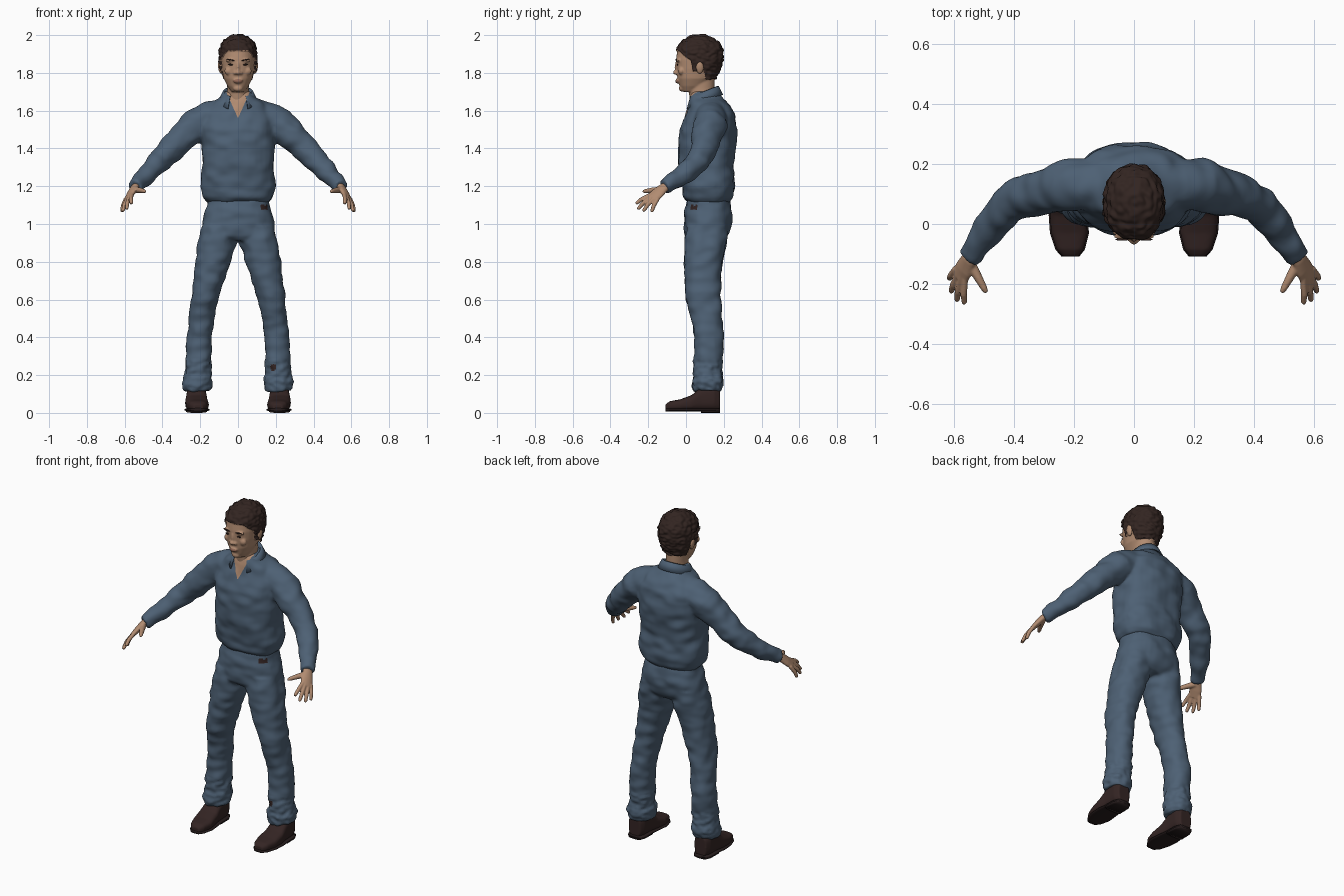
import bpy
import bmesh
import math
from mathutils import Vector, Matrix, noise

cube = bpy.data.objects.get("Cube")
if cube:
    bpy.data.objects.remove(cube)


def material(name, r, g, b):
    mat = bpy.data.materials.new(name)
    mat.use_nodes = True
    mat.diffuse_color = (r, g, b, 1)
    shader = mat.node_tree.nodes["Principled BSDF"]
    shader.inputs["Base Color"].default_value = (r, g, b, 1)
    shader.inputs["Roughness"].default_value = 0.8
    return mat


CLOTH = material("slate blue cloth", .075, .118, .175)
SKIN = material("skin", .44, .26, .165)
LIP = material("lips", .29, .14, .095)
HAIR = material("dark brown hair", .032, .018, .015)
LEATHER = material("dark brown leather", .034, .018, .017)
SOLE = material("shoe sole", .02, .012, .012)


def ring(bm, centre, u, v, power=2.0, sides=32):
    """Superellipse cross-section spanned by the half-axes u and v."""
    def bend(c):
        return math.copysign(abs(c) ** (2 / power), c)
    angles = [2 * math.pi * i / sides for i in range(sides)]
    return [bm.verts.new(centre + u * bend(math.cos(a)) + v * bend(math.sin(a))) for a in angles]


def skin_rings(bm, rings):
    for a, b in zip(rings, rings[1:]):
        for i in range(len(a)):
            j = (i + 1) % len(a)
            bm.faces.new((a[i], a[j], b[j], b[i]))
    bm.faces.new(rings[0])
    bm.faces.new(rings[-1])


def stack(bm, rows, power=2.0, side=1):
    """Horizontal sections: height, front y, back y, half width, centre x."""
    rings = []
    for z, front, back, half, *x in rows:
        centre = Vector((side * x[0] if x else 0, (front + back) / 2, z))
        rings.append(ring(bm, centre, Vector((half, 0, 0)), Vector((0, (back - front) / 2, 0)), power))
    skin_rings(bm, rings)


def tube(bm, path, side=1, ref=(0, 0, 1)):
    """Limb along a path of x, y, z, radius and optional second radius."""
    pts = [Vector((side * p[0], p[1], p[2])) for p in path]
    ref = Vector((side * ref[0], ref[1], ref[2]))
    rings = []
    for i, p in enumerate(path):
        t = (pts[min(i + 1, len(pts) - 1)] - pts[max(i - 1, 0)]).normalized()
        u = (ref - t * ref.dot(t)).normalized()
        rings.append(ring(bm, pts[i], u * p[3], t.cross(u) * p[-1]))
    skin_rings(bm, rings)


def ball(bm, centre, size, tilt=0):
    m = Matrix.Translation(centre) @ Matrix.Rotation(tilt, 4, 'Y') @ Matrix.Diagonal((*size, 1))
    bmesh.ops.create_uvsphere(bm, u_segments=20, v_segments=12, radius=1, matrix=m)


def finish(name, bm, mats, voxel=0, smooth=4):
    """Make the object; a voxel size fuses the overlapping pieces into one skin."""
    bmesh.ops.recalc_face_normals(bm, faces=bm.faces)
    mesh = bpy.data.meshes.new(name)
    bm.to_mesh(mesh)
    bm.free()
    obj = bpy.data.objects.new(name, mesh)
    bpy.context.scene.collection.objects.link(obj)
    if voxel:
        fuse = obj.modifiers.new("fuse", 'REMESH')
        fuse.mode = 'VOXEL'
        fuse.voxel_size = voxel
        soften = obj.modifiers.new("soften", 'SMOOTH')
        soften.iterations = smooth
        graph = bpy.context.evaluated_depsgraph_get()
        fused = bpy.data.meshes.new_from_object(obj.evaluated_get(graph))
        obj.modifiers.clear()
        obj.data = fused
        fused.name = name
    obj.data.materials.clear()
    for mat in mats:
        obj.data.materials.append(mat)
    obj.data.shade_smooth()
    return obj


def crease(obj, scale, amount, rule=lambda p: True, lift=0):
    """Push the surface in and out to give folds or tufts."""
    moves = [(v, v.normal.copy()) for v in obj.data.vertices if rule(v.co)]
    for v, n in moves:
        f = noise.noise(Vector((v.co.x * scale, v.co.y * scale, v.co.z * scale * 1.5)))
        v.co += n * (lift + f * amount)


def paint(obj, index, rule):
    for f in obj.data.polygons:
        if rule(f.center):
            f.material_index = index


# Shirt: torso and sleeves fused, with an open neck
bm = bmesh.new()
stack(bm, [(1.115, .01, .23, .165), (1.14, -.012, .25, .185), (1.2, -.022, .257, .202),
           (1.3, -.036, .252, .19), (1.4, -.042, .264, .19), (1.5, -.03, .27, .2),
           (1.58, 0, .258, .19), (1.63, .015, .23, .15), (1.67, .02, .2, .1),
           (1.7, .03, .17, .07)], 2.5)
for s in (1, -1):
    tube(bm, [(.06, .13, 1.58, .085), (.15, .13, 1.56, .088), (.22, .13, 1.525, .088),
              (.3, .105, 1.455, .077), (.37, .09, 1.38, .069), (.42, .06, 1.33, .062),
              (.48, -.01, 1.265, .053), (.53, -.088, 1.212, .042), (.546, -.113, 1.197, .039)], s)
shirt = finish("shirt", bm, [CLOTH, SKIN], .009, 6)
crease(shirt, 13, .009)
bm = bmesh.new()
bm.from_mesh(shirt.data)
for s in (1, -1):
    near = [f for f in bm.faces if f.calc_center_median().z > 1.53
            and f.calc_center_median().y < .1 and abs(f.calc_center_median().x) < .12]
    parts = set(near) | {e for f in near for e in f.edges} | {v for f in near for v in f.verts}
    bmesh.ops.bisect_plane(bm, geom=list(parts), plane_co=(0, 0, 1.56), plane_no=(s, 0, -.45))
bm.to_mesh(shirt.data)
bm.free()
paint(shirt, 1, lambda p: p.y < .07 and abs(p.x) < (p.z - 1.56) * .45)

# Collar: folded band round the neck, open at the front
bm = bmesh.new()
strip = []
for i in range(41):
    a = math.radians(32 + i * 296 / 40)
    back = (1 - math.cos(a)) / 2
    sx, sy = math.sin(a), -math.cos(a)
    top = 1.672 + .058 * back
    tip = .025 * max(0, math.cos(a))
    strip.append([bm.verts.new((sx * r, .092 + sy * r * 1.02, z)) for r, z in
                  ((.066, top - .04), (.07, top), (.08, top), (.102, top - .045 - tip))])
for a, b in zip(strip, strip[1:]):
    for j in range(3):
        bm.faces.new((a[j], a[j + 1], b[j + 1], b[j]))
collar = finish("collar", bm, [CLOTH])
thick = collar.modifiers.new("thickness", 'SOLIDIFY')
thick.thickness = .006

# Trousers: hips and two legs fused
bm = bmesh.new()
stack(bm, [(1.17, .02, .22, .155), (1.1, 0, .235, .168), (1.05, -.01, .246, .182),
           (1, -.01, .242, .191), (.94, -.006, .224, .195), (.91, .02, .19, .15)], 2.3)
for s in (1, -1):
    stack(bm, [(.99, .0, .225, .09, .1), (.9, -.008, .215, .101, .112), (.8, -.01, .192, .094, .132),
               (.7, -.006, .187, .082, .155), (.6, 0, .186, .071, .178), (.5, .03, .19, .067, .193),
               (.4, .045, .2, .067, .206), (.27, .042, .194, .068, .211), (.2, .04, .19, .07, .213),
               (.165, .03, .198, .08, .215), (.135, .036, .19, .075, .216),
               (.115, .042, .186, .068, .217)], 2.2, s)
trousers = finish("trousers", bm, [CLOTH, LEATHER], .009, 5)
crease(trousers, 14, .008)
crease(trousers, 30, .008, lambda p: p.z < .28)
paint(trousers, 1, lambda p: p.y < .06 and abs(p.x - .15) < .03 and abs(p.z - 1.088) < .011)
paint(trousers, 1, lambda p: p.y < .08 and math.hypot(p.x - .187, p.z - .24) < .018)

# Head: skull, neck, nose, lips and chin fused
bm = bmesh.new()
stack(bm, [(1.7, -.018, .06, .034), (1.73, -.034, .11, .056), (1.77, -.045, .145, .076),
           (1.82, -.05, .172, .086), (1.87, -.053, .187, .091), (1.92, -.046, .187, .089),
           (1.955, -.022, .168, .076), (1.978, .01, .14, .054), (1.99, .045, .105, .025)], 2.2)
stack(bm, [(1.58, .035, .14, .07), (1.66, .02, .147, .059), (1.72, .012, .152, .057),
           (1.79, .012, .152, .06)])
ball(bm, (0, -.053, 1.802), (.015, .017, .012))
ball(bm, (0, -.049, 1.83), (.009, .011, .034))
ball(bm, (0, -.044, 1.757), (.026, .013, .013))
ball(bm, (0, -.022, 1.718), (.026, .016, .017))
for s in (1, -1):
    ball(bm, (s * .015, -.048, 1.799), (.01, .011, .009))
    ball(bm, (s * .04, -.041, 1.866), (.028, .012, .009))
    ball(bm, (s * .048, -.025, 1.81), (.024, .016, .022))
head = finish("head", bm, [SKIN, HAIR, LIP], .005, 4)

# Short hair: raised and tufted above a hairline that dips round the ears
HAIRLINE = [(-.2, 1.918), (-.03, 1.915), (0, 1.885), (.028, 1.865), (.036, 1.81), (.058, 1.81),
            (.064, 1.85), (.088, 1.85), (.1, 1.77), (.4, 1.755)]


def in_hair(p):
    for (y0, z0), (y1, z1) in zip(HAIRLINE, HAIRLINE[1:]):
        if y0 <= p.y < y1:
            return p.z > z0 + (z1 - z0) * (p.y - y0) / (y1 - y0)
    return False


paint(head, 1, in_hair)
paint(head, 2, lambda p: p.y < 0 and math.hypot(p.x / .025, (p.z - 1.757) / .01) < 1)
crease(head, 45, .009, in_hair, .011)

# Ears, eyes and brows
for s, name in ((1, "left"), (-1, "right")):
    bm = bmesh.new()
    ball(bm, (s * .094, .073, 1.828), (.011, .02, .032), s * .15)
    finish(name + "_ear", bm, [SKIN])
    for part, x, z, size, tilt in (("eye", .038, 1.844, (.014, .004, .0045), -.08),
                                   ("brow", .04, 1.869, (.022, .004, .0035), -.18)):
        spot = head.closest_point_on_mesh(Vector((s * x, -.06, z)))[1]
        bm = bmesh.new()
        ball(bm, (s * x, spot.y, z), size, s * tilt)
        finish(name + "_" + part, bm, [HAIR])

# Hands: palm and spread fingers fused
FINGERS = [((.563, -.198, 1.148), (.565, -.266, 1.108)), ((.576, -.19, 1.138), (.59, -.257, 1.078)),
           ((.588, -.174, 1.128), (.61, -.228, 1.067)), ((.597, -.155, 1.122), (.616, -.183, 1.063))]
for s, name in ((1, "left"), (-1, "right")):
    bm = bmesh.new()
    tube(bm, [(.525, -.08, 1.216, .027, .022), (.55, -.12, 1.19, .029, .019),
              (.566, -.15, 1.163, .036, .017), (.582, -.18, 1.135, .035, .012)], s, (.035, .045, -.025))
    for base, tip in FINGERS:
        base, tip = Vector(base), Vector(tip)
        middle = base.lerp(tip, .5) + Vector((.003, -.002, .004))
        start = base.lerp(tip, -.25)
        tube(bm, [(*start, .011), (*middle, .011), (*base.lerp(tip, .9), .0095), (*tip, .006)],
             s, (1, 0, 0))
    tube(bm, [(.548, -.125, 1.182, .018), (.516, -.183, 1.178, .014),
              (.499, -.214, 1.174, .011), (.491, -.228, 1.172, .007)], s)
    finish(name + "_hand", bm, [SKIN], .004, 3)

# Shoes: uppers with a welted sole and heel
LAST = [(-.108, .026, .035), (-.085, .045, .05), (-.03, .061, .06), (.03, .06, .082),
        (.08, .054, .125), (.15, .052, .14), (.18, .038, .12)]


def shoe_part(bm, side, low, heights, extra, start=-1):
    rings = []
    for (y, half, _), h in zip(LAST, heights):
        if y > start:
            centre = Vector((side * (.22 - .04 * (.1 - y) * (y < 0)), y, low + h / 2))
            rings.append(ring(bm, centre, Vector((half + extra, 0, 0)), Vector((0, 0, h / 2)), 3))
    skin_rings(bm, rings)


for s, name in ((1, "left"), (-1, "right")):
    bm = bmesh.new()
    shoe_part(bm, s, .012, [h for _, _, h in LAST], 0)
    finish(name + "_shoe", bm, [LEATHER], .006, 4)
    bm = bmesh.new()
    shoe_part(bm, s, .008, [.017] * len(LAST), .004)
    shoe_part(bm, s, 0, [.02] * len(LAST), .002, .06)
    finish(name + "_sole", bm, [SOLE])
